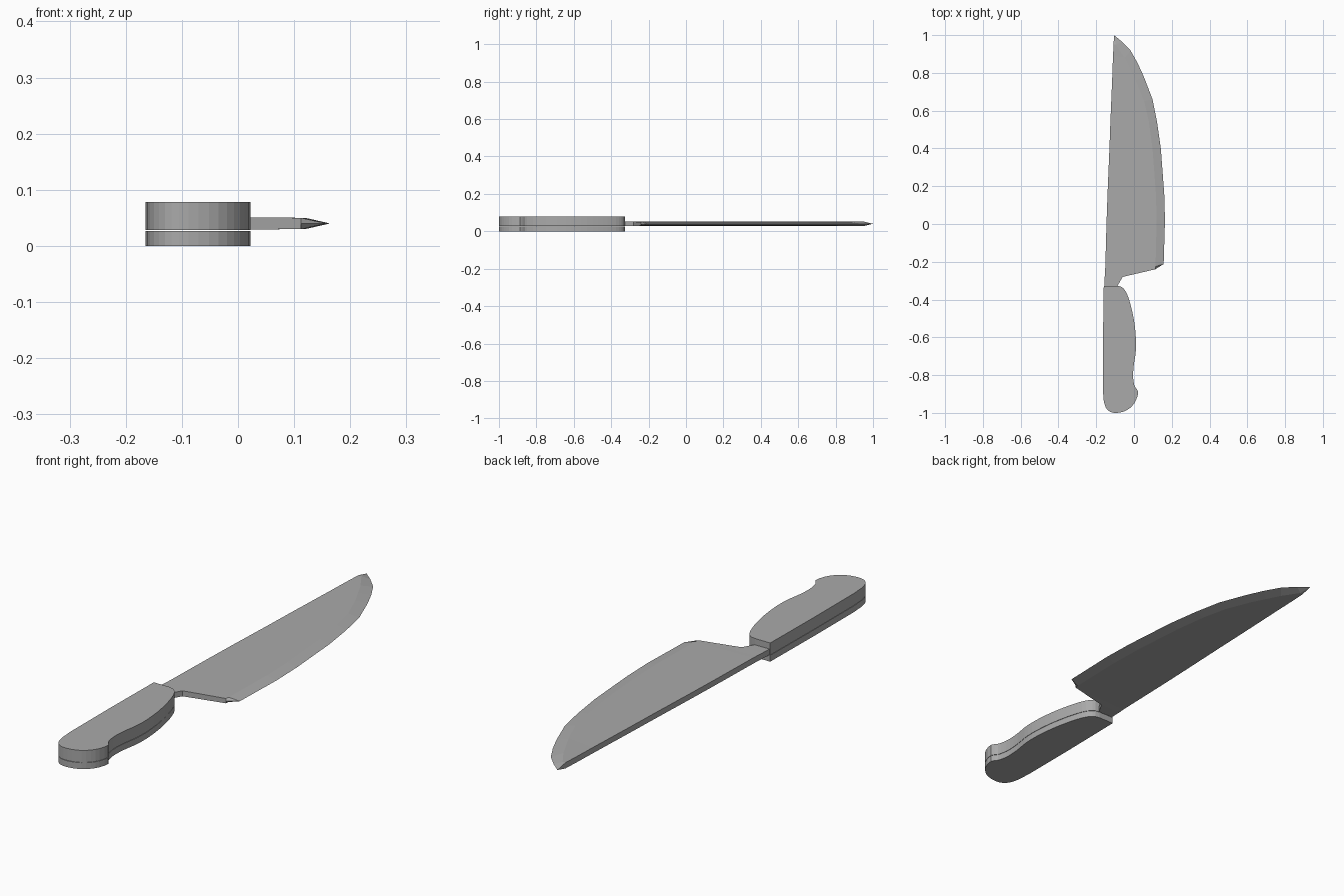
import bpy, bmesh

if "Cube" in bpy.data.objects:
    bpy.data.objects.remove(bpy.data.objects["Cube"])

steel = bpy.data.materials.new("dark_grey")
steel.diffuse_color = (0.4, 0.4, 0.4, 1)
steel.use_nodes = True
steel.node_tree.nodes["Principled BSDF"].inputs["Base Color"].default_value = steel.diffuse_color

def finish(name, bm):
    bmesh.ops.remove_doubles(bm, verts=bm.verts, dist=1e-5)
    bmesh.ops.recalc_face_normals(bm, faces=bm.faces)
    mesh = bpy.data.meshes.new(name)
    bm.to_mesh(mesh)
    bm.free()
    mesh.materials.append(steel)
    obj = bpy.data.objects.new(name, mesh)
    bpy.context.collection.objects.link(obj)
    return obj

def slab(name, outline, z0, z1):
    bm = bmesh.new()
    face = bm.faces.new([bm.verts.new((x, y, z0)) for x, y in outline])
    top = bmesh.ops.extrude_face_region(bm, geom=[face])["geom"]
    bm.faces.new([v for v in face.verts]) if not face.is_valid else None
    bmesh.ops.translate(bm, vec=(0, 0, z1 - z0),
                        verts=[v for v in top if isinstance(v, bmesh.types.BMVert)])
    return finish(name, bm)

def rounded(points, first, last):
    # Add a smooth midpoint to each curved segment
    out = []
    for i, p in enumerate(points):
        out.append(p)
        if first <= i < last:
            a, b, c = points[i - 1], points[i + 1], points[i + 2]
            out.append(tuple((9 * (p[k] + b[k]) - a[k] - c[k]) / 16 for k in (0, 1)))
    return out

MID = 0.040  # height of the cutting edge

# Blade: sections of spine point, start of grind, cutting edge, half thickness at grind
sections = [
    ((-.157, -.327), (-.087, -.327), (-.087, -.327), .0115),
    ((-.155, -.28), (-.06, -.28), (-.06, -.28), .0115),
    ((-.153, -.25), (.112, -.24), (.112, -.24), .0100),
    ((-.152, -.23), (.114, -.225), (.157, -.212), .0100),
    ((-.145, .02), (.120, .02), (.164, .02), .0100),
    ((-.140, .16), (.116, .16), (.160, .16), .0100),
    ((-.130, .40), (.098, .40), (.142, .40), .0100),
    ((-.125, .54), (.079, .54), (.122, .54), .0100),
    ((-.120, .66), (.054, .65), (.098, .66), .0100),
    ((-.115, .78), (.010, .76), (.052, .78), .0100),
    ((-.113, .84), (-.020, .82), (.020, .85), .0102),
    ((-.111, .89), (-.050, .88), (-.018, .918), .0105),
    ((-.108, .95), (-.095, .95), (-.065, .966), .0115),
]
bm = bmesh.new()
rings = []
for (sx, sy), (gx, gy), (ex, ey), h in sections:
    rings.append([bm.verts.new(p) for p in (
        (sx, sy, MID + .012), (gx, gy, MID + h), (ex, ey, MID),
        (gx, gy, MID - h), (sx, sy, MID - .012))])
for a, b in zip(rings, rings[1:]):
    for i in range(5):
        j = (i + 1) % 5
        bm.faces.new((a[i], a[j], b[j], b[i]))
bm.faces.new(rings[0])
# Point of the blade
tip = bm.verts.new((-.106, 1.0, MID))
last = rings[-1]
for i in range(5):
    bm.faces.new((last[i], last[(i + 1) % 5], tip))
finish("blade", bm)

# Handle: full tang between two scales sharing one outline
grip = [(-.160, -.327), (-.164, -.60), (-.165, -.87), (-.161, -.93), (-.150, -.97),
        (-.130, -.992), (-.105, -1.0), (-.070, -.997), (-.035, -.984), (-.007, -.960),
        (.012, -.930), (.022, -.888), (.005, -.862), (-.002, -.835), (-.005, -.80),
        (-.001, -.745), (.008, -.69), (.011, -.64), (.009, -.59), (.003, -.53),
        (-.008, -.47), (-.020, -.42), (-.035, -.375), (-.052, -.345), (-.070, -.331),
        (-.090, -.327)]
grip = rounded(grip, 3, 24)
slab("lower_scale", grip, 0, .0265)
slab("tang", grip, .028, .052)
slab("upper_scale", grip, .052, .078)
